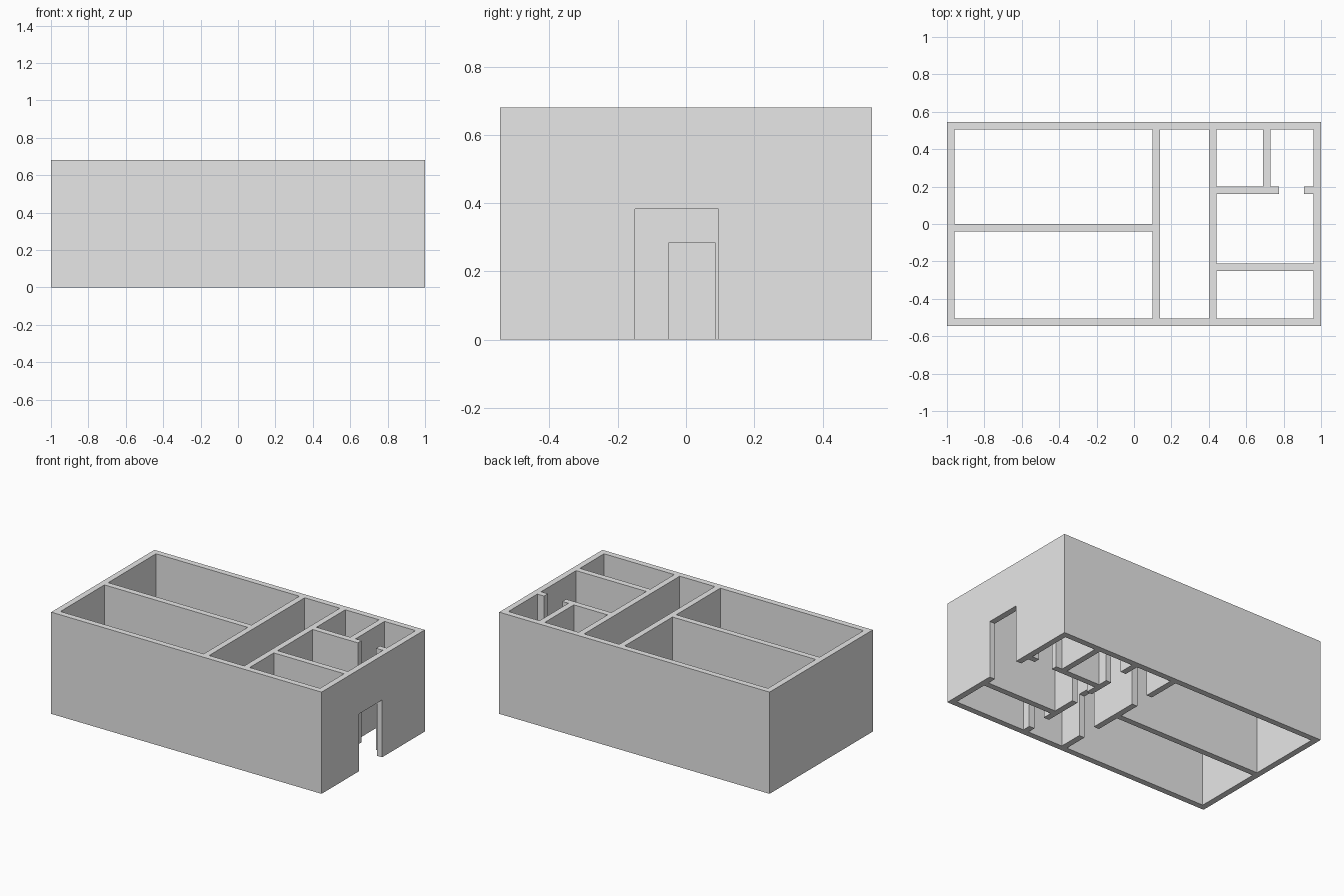
import bpy
import bmesh
from mathutils import Vector

old = bpy.data.objects.get("Cube")
if old:
    bpy.data.objects.remove(old, do_unlink=True)

# Building dimensions
HALF_X, HALF_Y, HEIGHT = 1.0, 0.545, 0.68
WALL = 0.04
IN_X, IN_Y = HALF_X - WALL, HALF_Y - WALL
DOOR_TOP, ENTRY_TOP = 0.285, 0.383
CLEAR = 0.1                 # how far cutters reach past the walls
CORRIDOR = (0.14, 0.40)     # inner faces of the corridor's side walls


def box(name, x, y, z):
    """Box object spanning the three given ranges."""
    bm = bmesh.new()
    bmesh.ops.create_cube(bm, size=1)
    lo, hi = (Vector(c) for c in zip(x, y, z))
    for v in bm.verts:
        v.co = [(a + b) / 2 + c * (b - a) for a, b, c in zip(lo, hi, v.co)]
    mesh = bpy.data.meshes.new(name)
    bm.to_mesh(mesh)
    bm.free()
    obj = bpy.data.objects.new(name, mesh)
    bpy.context.collection.objects.link(obj)
    return obj


def cut(x, y, top=HEIGHT + CLEAR):
    """Cut a room or doorway upward from below the floor line."""
    cutter = box("opening_cutter", x, y, (-CLEAR, top))
    cutter.hide_render = True
    mod = walls.modifiers.new("opening", 'BOOLEAN')
    mod.operation, mod.solver, mod.object = 'DIFFERENCE', 'EXACT', cutter
    bpy.ops.object.modifier_apply(modifier=mod.name)
    bpy.data.objects.remove(cutter, do_unlink=True)


# Solid block that the rooms are carved from
walls = box("house_walls", (-HALF_X, HALF_X), (-HALF_Y, HALF_Y), (0, HEIGHT))
bpy.context.view_layer.objects.active = walls
walls.select_set(True)

# Material
grey = bpy.data.materials.new("plain_grey")
grey.use_nodes = True
colour = (0.8, 0.8, 0.8, 1)
grey.diffuse_color = colour
grey.node_tree.nodes["Principled BSDF"].inputs["Base Color"].default_value = colour
walls.data.materials.append(grey)

# Rooms, open at the top and bottom
west = (-IN_X, CORRIDOR[0] - WALL)
east = (CORRIDOR[1] + WALL, IN_X)
cut(west, (0.0, IN_Y))                  # large back room
cut(west, (-IN_Y, -WALL))               # large front room
cut(CORRIDOR, (-IN_Y, IN_Y))            # corridor
cut(east, (-IN_Y, -0.25))               # small front room
cut(east, (-0.21, 0.16))                # entrance hall
cut((east[0], 0.69), (0.20, IN_Y))      # back middle room
cut((0.73, east[1]), (0.20, IN_Y))      # back corner room

# Full-height passage from the hall to the corner room
cut((0.775, 0.91), (0.12, 0.24))

# Corridor doorways
for face, start in ((CORRIDOR[0] - WALL, 0.15), (CORRIDOR[0] - WALL, -0.342),
                    (CORRIDOR[1], 0.265), (CORRIDOR[1], -0.05),
                    (CORRIDOR[1], -0.45)):
    cut((face - 0.02, face + WALL + 0.02), (start, start + 0.135), DOOR_TOP)

# Main entrance in the outer wall
cut((IN_X - 0.02, HALF_X + CLEAR), (-0.15, 0.095), ENTRY_TOP)
